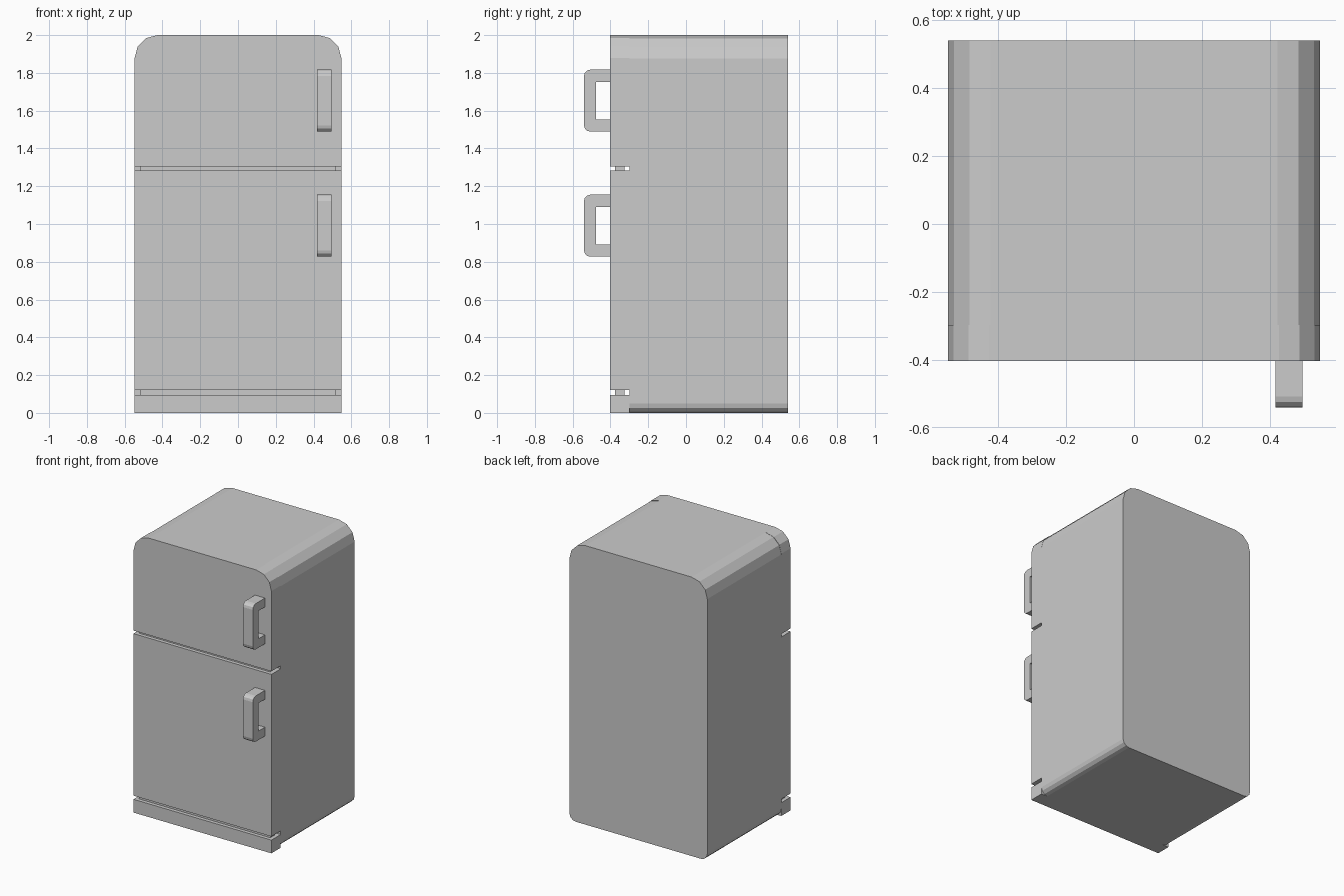
import bpy, bmesh
from math import sin, cos, pi

if "Cube" in bpy.data.objects:
    bpy.data.objects.remove(bpy.data.objects["Cube"])

HALF_W = 0.547
FRONT, SEAM, BACK = -0.403, -0.298, 0.54


def arc(cx, cz, r, start, steps=3):
    """Quarter arc, counter-clockwise from the start angle (in quarter turns)."""
    return [(cx + r * cos((start + i / steps) * pi / 2),
             cz + r * sin((start + i / steps) * pi / 2)) for i in range(steps + 1)]


def rounded_panel(half, z0, z1, r_bottom, r_top):
    """Front outline with separately rounded bottom and top corners."""
    pts = []
    for sx, z, r, start in ((1, z0, r_bottom, 3), (1, z1, r_top, 0),
                            (-1, z1, r_top, 1), (-1, z0, r_bottom, 2)):
        cx = sx * (half - r)
        cz = z + r if z == z0 else z - r
        pts += arc(cx, cz, r, start) if r else [(cx, cz)]
    return pts


def prism(name, outline, a, b, axis):
    """Extrude an outline along x (outline in y,z) or y (outline in x,z)."""
    bm = bmesh.new()
    place = (lambda u, v, d: (u, d, v)) if axis == 'y' else (lambda u, v, d: (d, u, v))
    face = bm.faces.new([bm.verts.new(place(u, v, a)) for u, v in outline])
    new = bmesh.ops.extrude_face_region(bm, geom=[face])['geom']
    shift = (0, b - a, 0) if axis == 'y' else (b - a, 0, 0)
    bmesh.ops.translate(bm, vec=shift,
                        verts=[g for g in new if isinstance(g, bmesh.types.BMVert)])
    bmesh.ops.recalc_face_normals(bm, faces=bm.faces)
    mesh = bpy.data.meshes.new(name)
    bm.to_mesh(mesh)
    bm.free()
    obj = bpy.data.objects.new(name, mesh)
    bpy.context.collection.objects.link(obj)
    return obj


# Cabinet
prism("cabinet", rounded_panel(HALF_W, 0, 2, 0.05, 0.125), SEAM, BACK, 'y')

# Doors and kick plate
for name, z0, z1, r in (("freezer_door", 1.305, 2.0, 0.12),
                        ("fridge_door", 0.121, 1.283, 0),
                        ("kick_plate", 0.0, 0.095, 0)):
    prism(name, rounded_panel(HALF_W, z0, z1, 0, r), FRONT, SEAM, 'y')

# Recessed strips inside the two gaps
for name, z0, z1 in (("upper_gap_strip", 1.283, 1.305), ("lower_gap_strip", 0.095, 0.121)):
    prism(name, rounded_panel(0.52, z0, z1, 0, 0), -0.377, -0.325, 'y')

# C-shaped door handles
for name, z0, z1 in (("freezer_handle", 1.489, 1.817), ("fridge_handle", 0.827, 1.155)):
    y, r, t = -0.54, 0.033, 0.064
    outline = ([(FRONT, z1)] + arc(y + r, z1 - r, r, 1) + arc(y + r, z0 + r, r, 2)
               + [(FRONT, z0), (FRONT, z0 + t), (y + t, z0 + t),
                  (y + t, z1 - t), (FRONT, z1 - t)])
    prism(name, outline, 0.417, 0.496, 'x')
